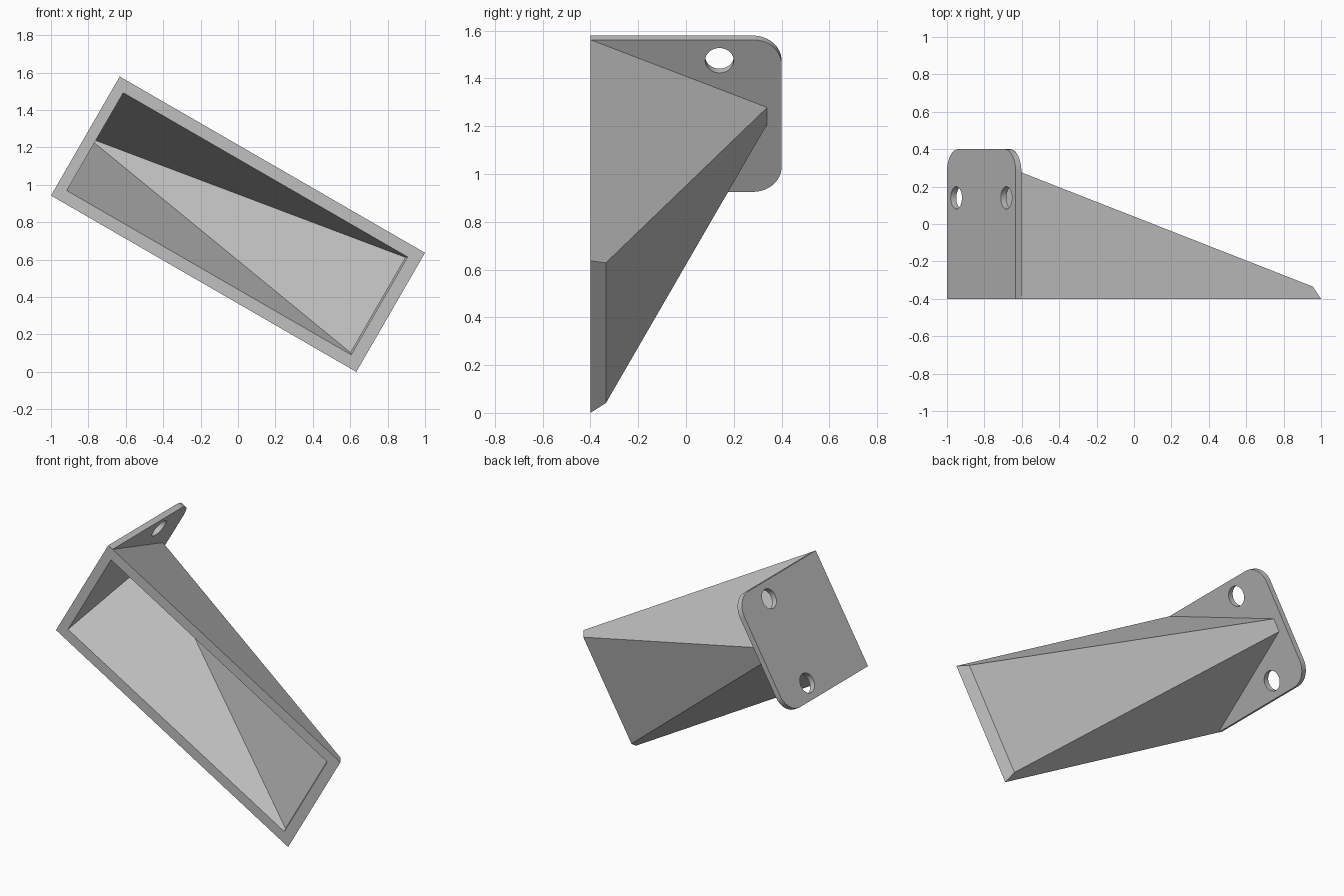
import bpy, bmesh
from math import radians, sin, cos, pi
from mathutils import Matrix

cube = bpy.data.objects.get("Cube")
if cube:
    bpy.data.objects.remove(cube, do_unlink=True)

# Local frame: x runs along the tray, y is depth, z is the width; then tilted
LENGTH, WIDTH, PLATE, FRONT, BACK = 1.885, 0.735, 0.035, -0.4, 0.4
MID = WIDTH / 2
TAPER = 0.442
TILT = Matrix.Translation((-1, 0, LENGTH / 2)) @ Matrix.Rotation(radians(30), 4, 'Y')

grey = bpy.data.materials.new("light_grey")
grey.use_nodes = True
colour = (0.53, 0.53, 0.53, 1)
grey.diffuse_color = colour
grey.node_tree.nodes["Principled BSDF"].inputs["Base Color"].default_value = colour


def make_object(name, bm):
    bmesh.ops.recalc_face_normals(bm, faces=bm.faces)
    mesh = bpy.data.meshes.new(name)
    bm.to_mesh(mesh)
    bm.free()
    obj = bpy.data.objects.new(name, mesh)
    obj.matrix_world = TILT
    mesh.materials.append(grey)
    bpy.context.collection.objects.link(obj)
    return obj


def add_rings(bm, near, far, deep, end, half):
    """Front rectangle and the tapered rectangle behind it."""
    def ring(near_y, far_x, far_y):
        a, b = (half - TAPER * (y - FRONT) for y in (near_y, far_y))
        pts = [(near, near_y, MID - a), (near, near_y, MID + a),
               (far_x, far_y, MID + b), (far_x, far_y, MID - b)]
        return [bm.verts.new(p) for p in pts]
    return ring(FRONT, far, FRONT), ring(deep, *end)


def bridge(bm, a, b):
    for i in range(4):
        j = (i + 1) % 4
        bm.faces.new((a[i], a[j], b[j], b[i]))


# Hollow tapered tray, open at the front
bm = bmesh.new()
outer_front, outer_back = add_rings(bm, PLATE, LENGTH, 0.34, (1.852, -0.335), MID)
inner_front, inner_back = add_rings(bm, 0.06, 1.816, 0.267, (1.807, -0.382), 0.302)
bridge(bm, outer_front, outer_back)
bridge(bm, inner_front, inner_back)
bridge(bm, outer_front, inner_front)
bm.faces.new(outer_back)
bm.faces.new(inner_back)
make_object("tapered_tray", bm)

# Mounting plate with two rounded rear corners
bm = bmesh.new()
R, STEPS = 0.12, 12
outline = [(BACK - R + R * cos(t), WIDTH - R + R * sin(t))
           for t in (pi / 2 * (1 - i / STEPS) for i in range(STEPS + 1))]
outline += [(y, WIDTH - z) for y, z in reversed(outline)]
outline += [(FRONT, 0), (FRONT, WIDTH)]
face = bm.faces.new([bm.verts.new((0, y, z)) for y, z in outline])
side = bmesh.ops.extrude_face_region(bm, geom=[face])
bmesh.ops.translate(bm, vec=(PLATE, 0, 0),
                    verts=[g for g in side["geom"] if isinstance(g, bmesh.types.BMVert)])
plate = make_object("mounting_plate", bm)

# Screw holes through the plate
bm = bmesh.new()
for z in (0.1, WIDTH - 0.1):
    place = Matrix.Translation((PLATE / 2, 0.14, z)) @ Matrix.Rotation(pi / 2, 4, 'Y')
    bmesh.ops.create_cone(bm, cap_ends=True, segments=32, radius1=0.06, radius2=0.06,
                          depth=0.2, matrix=place)
cutter = make_object("hole_cutter", bm)
cutter.hide_render = True
cut = plate.modifiers.new("screw_holes", 'BOOLEAN')
cut.operation, cut.solver, cut.object = 'DIFFERENCE', 'EXACT', cutter

bpy.context.view_layer.update()
bpy.ops.object.select_all(action='DESELECT')
plate.select_set(True)
bpy.context.view_layer.objects.active = plate
bpy.ops.object.modifier_apply(modifier=cut.name)
bpy.data.objects.remove(cutter, do_unlink=True)
bpy.ops.object.shade_smooth_by_angle(angle=radians(30))
